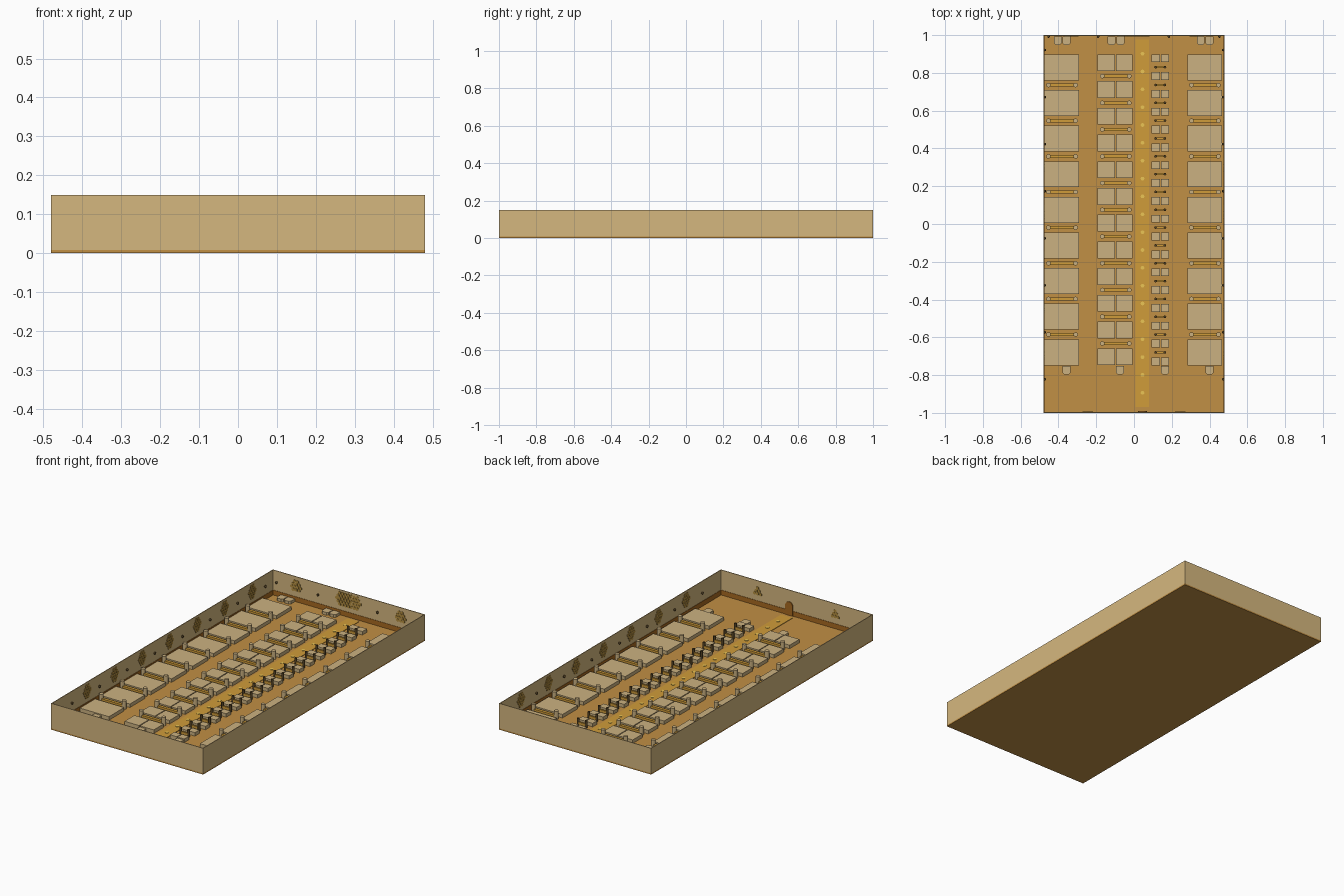
import bpy, bmesh, math
from mathutils import Matrix, Vector

if "Cube" in bpy.data.objects:
    bpy.data.objects.remove(bpy.data.objects["Cube"])


def mat(name, r, g, b):
    m = bpy.data.materials.new(name)
    m.diffuse_color = [(c / 255) ** 2.2 for c in (r, g, b)] + [1]
    m.use_nodes = True
    m.node_tree.nodes["Principled BSDF"].inputs["Base Color"].default_value = m.diffuse_color
    return m


WALL = mat("wall_tan", 212, 182, 126)
FLOOR = mat("floor_brown", 192, 142, 70)
TRIM = mat("trim_brown", 165, 105, 38)
RUNNER = mat("runner_gold", 207, 155, 60)
GOLD = mat("tile_gold", 178, 140, 65)
SEAT = mat("slab_tan", 202, 176, 128)
LIGHT = mat("light_gold", 235, 195, 85)
DARK = mat("dark_bronze", 85, 68, 40)


class Part:
    """Collects primitives into one named object."""

    def __init__(self, name, material):
        self.name, self.material, self.bm = name, material, bmesh.new()

    def box(self, x0, x1, y0, y1, z0, z1):
        m = Matrix.Translation(((x0 + x1) / 2, (y0 + y1) / 2, (z0 + z1) / 2))
        m = m @ Matrix.Diagonal((x1 - x0, y1 - y0, z1 - z0, 1))
        bmesh.ops.create_cube(self.bm, size=1, matrix=m)

    def cyl(self, pos, r, h, n=12, axis="Z"):
        rot = {"Z": Matrix(), "X": Matrix.Rotation(math.pi / 2, 4, "Y"),
               "Y": Matrix.Rotation(math.pi / 2, 4, "X")}[axis]
        bmesh.ops.create_cone(self.bm, cap_ends=True, segments=n, radius1=r, radius2=r,
                              depth=h, matrix=Matrix.Translation(pos) @ rot)

    def ball(self, pos, r):
        bmesh.ops.create_uvsphere(self.bm, u_segments=10, v_segments=6, radius=r,
                                  matrix=Matrix.Translation(pos))

    def prism(self, pts, z0, z1):
        f = self.bm.faces.new([self.bm.verts.new((x, y, z0)) for x, y in pts])
        r = bmesh.ops.extrude_face_region(self.bm, geom=[f])
        for v in r["geom"]:
            if isinstance(v, bmesh.types.BMVert):
                v.co.z = z1

    def done(self):
        bmesh.ops.recalc_face_normals(self.bm, faces=self.bm.faces)
        me = bpy.data.meshes.new(self.name)
        self.bm.to_mesh(me)
        self.bm.free()
        me.materials.append(self.material)
        ob = bpy.data.objects.new(self.name, me)
        bpy.context.collection.objects.link(ob)


X, Y, F, H = 0.48, 1.0, 0.008, 0.15   # half width, half length, floor top, wall top
T = 0.004                             # wall thickness

# Floor
p = Part("floor", FLOOR)
p.box(-X, X, -Y, Y, 0, F)
p.done()

# Outer walls and inside skirting band
for name, m, inset, t, top in (("walls", WALL, 0, T, H), ("skirting", TRIM, T, 0.002, 0.036)):
    p = Part(name, m)
    x, y = X - inset, Y - inset
    for s in (-1, 1):
        a, b = sorted((s * x, s * (x - t)))
        p.box(a, b, -y, y, F, top)
        a, b = sorted((s * y, s * (y - t)))
        p.box(-x + t, x - t, a, b, F, top)
    p.done()

# Central runner with a row of floor lights
p = Part("runner", RUNNER)
p.box(0.008, 0.079, -0.97, 0.976, F, F + 0.003)
p.done()
p = Part("runner_lights", LIGHT)
for i in range(20):
    p.cyl((0.045, 0.902 - i * 0.0945, F + 0.003), 0.01, 0.004)
p.done()

# Rows of low slabs: name, x spans, row count, pitch, depth, post xs, post radius, post top
COLUMNS = [
    ("left_large", [(-0.474, -0.291)], 9, 0.1886, 0.137, (-0.453, -0.309), 0.012, 0.055),
    ("middle_pair", [(-0.193, -0.101), (-0.096, -0.008)], 12, 0.1415, 0.089, (-0.168, -0.025), 0.012, 0.055),
    ("small_pair", [(0.093, 0.137), (0.142, 0.185)], 18, 0.0944, 0.041, (0.114, 0.164), 0.007, 0.05),
    ("right_large", [(0.283, 0.466)], 9, 0.1886, 0.137, (0.304, 0.447), 0.012, 0.055),
]
for name, spans, n, pitch, depth, ends, r, top in COLUMNS:
    slabs = Part(name + "_slabs", SEAT)
    posts = Part(name + "_posts", DARK if r < 0.01 else SEAT)
    rails = Part(name + "_rails", RUNNER)
    for i in range(n):
        y = 0.898 - i * pitch
        for a, b in spans:
            slabs.box(a, b, y - depth, y, F, 0.028)
        if i < n - 1:
            yc = y - (depth + pitch) / 2
            for e in ends:
                posts.cyl((e, yc, (F + top) / 2), r, top - F)
            rails.box(ends[0], ends[1], yc - r * 0.7, yc + r * 0.7, F, 0.03)
    for q in (slabs, posts, rails):
        q.done()

# Small end plinths with clipped corners
p = Part("end_plinths", SEAT)
spots = [(c + d, 0.992) for c in (-0.38, -0.095, 0.377) for d in (-0.0235, 0.0235)]
spots += [(c, -0.752) for c in (-0.357, -0.074, 0.164, 0.4)]
for x, y in spots:
    w, d, c = 0.021, 0.044, 0.009
    p.prism([(x - w, y), (x + w, y), (x + w, y - d + c), (x + w - c, y - d),
             (x - w + c, y - d), (x - w, y - d + c)], F, 0.024)
p.done()

# Honeycomb wall clusters; a row list gives the hexagon count of each row
tiles = Part("wall_honeycomb", GOLD)
R = 0.0095


def cluster(u, z, rows, wall, sign):
    for j, n in enumerate(rows):
        zz = z + ((len(rows) - 1) / 2 - j) * 0.016
        for k in range(n):
            uu = u + (k - (n - 1) / 2) * 0.0185
            if wall == "X":
                tiles.cyl((sign * (X - T - 0.001), uu, zz), R, 0.003, 6, "X")
            else:
                tiles.cyl((uu, sign * (Y - T - 0.001), zz), R, 0.003, 6, "Y")


for s in (-1, 1):
    for i in range(7):
        cluster(-0.68 + i * 0.248, 0.098, (2, 3, 4, 3, 2), "X", s)
    cluster(s * 0.33, 0.098, (2, 3, 4, 3), "Y", 1)
    cluster(s * 0.245, 0.092, (1, 2, 3), "Y", -1)
cluster(0, 0.1, (7, 8, 9, 8, 7), "Y", 1)
tiles.done()

# Wall lamps
p = Part("wall_lamps", DARK)
for s in (-1, 1):
    for i in range(8):
        p.ball((s * (X - T - 0.004), -0.822 + i * 0.249, 0.085), 0.007)
for x in (-0.452, -0.19, 0.185, 0.452):
    p.ball((x, Y - T - 0.004, 0.085), 0.007)
p.done()

# Arched door at the front end of the runner
p = Part("arched_door", TRIM)
p.box(0.022, 0.068, -Y + T, -Y + 0.009, F, 0.062)
p.cyl((0.045, -Y + 0.0065, 0.062), 0.023, 0.005, 20, "Y")
p.done()
